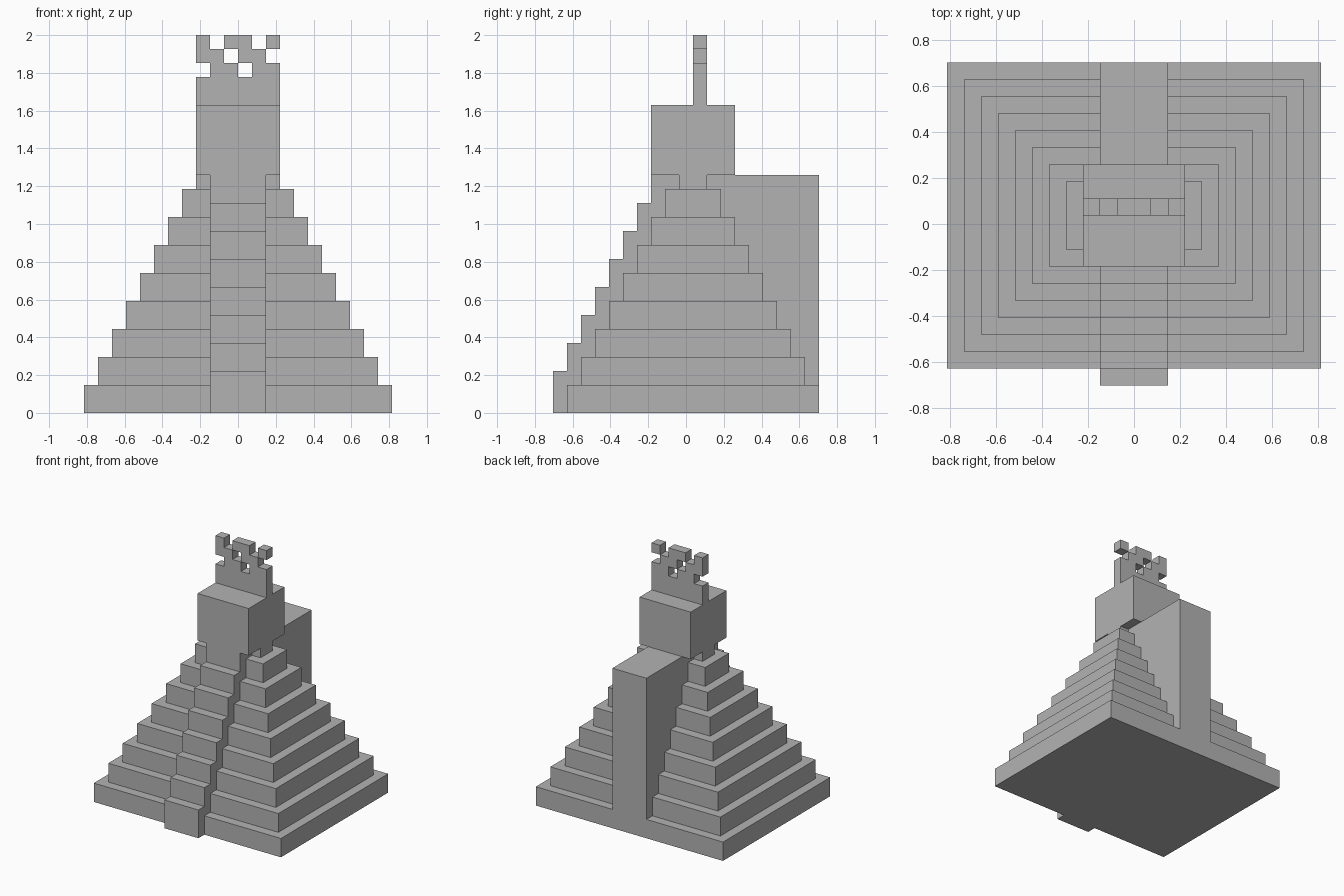
import bpy, bmesh
from mathutils import Matrix, Vector

if "Cube" in bpy.data.objects:
    bpy.data.objects.remove(bpy.data.objects["Cube"])

U = 2 / 27          # the model sits on a regular block grid, 27 blocks tall
TIERS = 8

stone = bpy.data.materials.new("grey stone")
stone.diffuse_color = (0.45, 0.45, 0.45, 1)
stone.use_nodes = True
stone.node_tree.nodes["Principled BSDF"].inputs["Base Color"].default_value = stone.diffuse_color


def finish(name, bm, recalc=True):
    """Scale from blocks to units and make an object."""
    if recalc:
        bmesh.ops.recalc_face_normals(bm, faces=bm.faces)
    bmesh.ops.scale(bm, vec=(U, U, U), verts=bm.verts)
    mesh = bpy.data.meshes.new(name)
    bm.to_mesh(mesh)
    bm.free()
    mesh.materials.append(stone)
    ob = bpy.data.objects.new(name, mesh)
    bpy.context.collection.objects.link(ob)
    return ob


def add_box(bm, lo, hi):
    lo, hi = Vector(lo), Vector(hi)
    m = Matrix.Translation((lo + hi) / 2) @ Matrix.Diagonal((*(hi - lo), 1))
    bmesh.ops.create_cube(bm, size=1, matrix=m)


# Stepped pyramid: two halves either side of the central stair
bm = bmesh.new()
for side in (1, -1):
    rings = []
    for k in range(TIERS):
        x, front, back = 11 - k, k - 8.5, 9.5 - k
        for z in (2 * k, 2 * k + 2):
            rings.append([bm.verts.new((side * px, py, z)) for px, py in
                          ((2, front), (x, front), (x, back), (2, back))])
    for a, b in zip(rings, rings[1:]):
        for i in range(3):
            bm.faces.new((a[i], a[i + 1], b[i + 1], b[i]))
    bm.faces.new(rings[0])
    bm.faces.new(rings[-1])
finish("stepped_pyramid", bm)

# Central stair rising from the front, ending in a tall slab at the back
outer = [(-9.5, 0)]
for k in range(TIERS):
    if k:
        outer.append((k - 9.5, 2 * k + 1))
    outer.append((k - 9.5, 2 * k + 3))
outer += [(9.5, 17), (9.5, 2)]
# pyramid outline, from back to front, where the stair sides meet it
inner = []
for k in range(1, TIERS):
    inner += [(9.5 - k, 2 * k), (9.5 - k, 2 * k + 2)]
for k in reversed(range(TIERS)):
    inner += [(k - 8.5, 2 * k + 2), (k - 8.5, 2 * k)]

bm = bmesh.new()
rows = []
for x in (-2, 2):
    row = [bm.verts.new((x, y, z)) for y, z in outer]
    bm.faces.new(row + [bm.verts.new((x, y, z)) for y, z in inner])
    rows.append(row + [bm.verts.new((x, 9.5, 0))])
n = len(rows[0])
for i in range(n):
    j = (i + 1) % n
    bm.faces.new((rows[0][i], rows[0][j], rows[1][j], rows[1][i]))
finish("central_stair", bm)

# Temple block on the summit with a small support on each side
bm = bmesh.new()
add_box(bm, (-3, -2.5, 17), (3, 3.5, 22))
finish("temple_block", bm)
bm = bmesh.new()
for x in (-3, 2):
    add_box(bm, (x, -0.5, 16), (x + 1, 1.5, 17))
finish("temple_supports", bm)

# Pierced roof crest, listed from the bottom row up
crest = ["######", "######", ".##.##", "##.##.", "#.##.#"]
bm = bmesh.new()
for r, line in enumerate(crest):
    for c, cell in enumerate(line):
        if cell == "#":
            add_box(bm, (c - 3, 0.5, 22 + r), (c - 2, 1.5, 23 + r))
# remove the faces shared by neighbouring blocks
shared = {}
for f in bm.faces:
    key = tuple(round(v, 2) for v in f.calc_center_median())
    shared.setdefault(key, []).append(f)
bmesh.ops.delete(bm, geom=[f for fs in shared.values() if len(fs) > 1 for f in fs],
                 context='FACES')
finish("roof_crest", bm, recalc=False)
